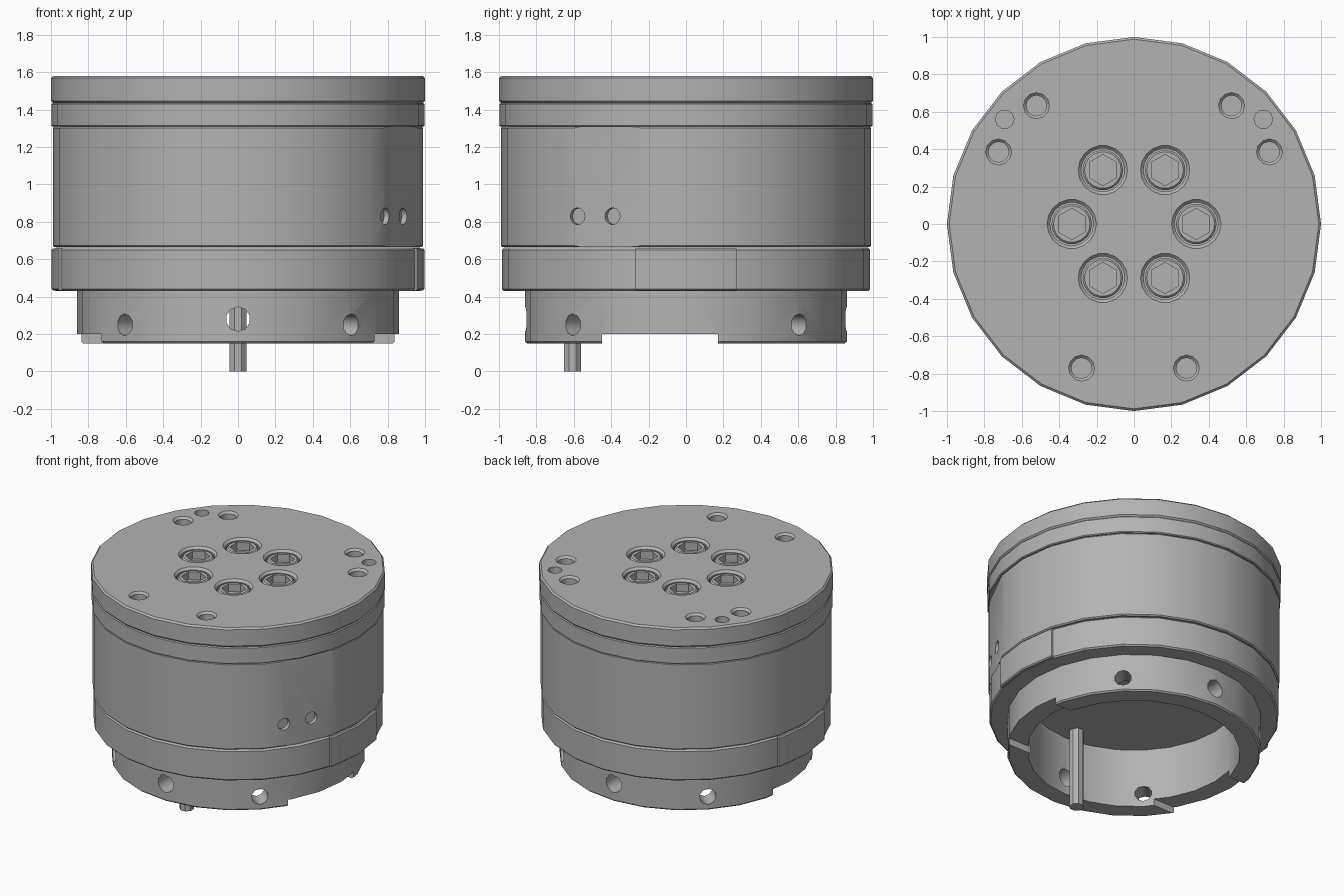
import bpy
import bmesh
from math import radians, pi, cos, sin
from mathutils import Matrix

old = bpy.data.objects.get("Cube")
if old:
    bpy.data.objects.remove(old, do_unlink=True)

grey = bpy.data.materials.new("machined grey")
grey.use_nodes = True
colour = (0.45, 0.45, 0.45, 1)
grey.diffuse_color = colour
grey.node_tree.nodes["Principled BSDF"].inputs["Base Color"].default_value = colour


def spin(bm, profile, sides, matrix=Matrix(), closed=False):
    """Revolve (radius, height) points around the local z axis."""
    rings = []
    for r, z in profile:
        count = sides if r > 0 else 1
        rings.append([bm.verts.new(matrix @ Matrix.Rotation(2 * pi * i / sides, 4, 'Z')
                                   @ Matrix.Translation((r, 0, z)).to_translation())
                      for i in range(count)])
    pairs = list(zip(rings, rings[1:]))
    if closed:
        pairs.append((rings[-1], rings[0]))
    for a, b in pairs:
        for i in range(sides):
            j = (i + 1) % sides
            quad = [a[i % len(a)], a[j % len(a)], b[j % len(b)], b[i % len(b)]]
            corners = list(dict.fromkeys(quad))
            if len(corners) > 2:
                bm.faces.new(corners)


def box(bm, size, matrix):
    bmesh.ops.create_cube(bm, size=1, matrix=matrix @ Matrix.Diagonal((*size, 1)))


def finish(bm, name):
    bmesh.ops.recalc_face_normals(bm, faces=bm.faces)
    mesh = bpy.data.meshes.new(name)
    bm.to_mesh(mesh)
    bm.free()
    mesh.materials.append(grey)
    ob = bpy.data.objects.new(name, mesh)
    bpy.context.collection.objects.link(ob)
    return ob


def select(ob):
    bpy.ops.object.select_all(action='DESELECT')
    ob.select_set(True)
    bpy.context.view_layer.objects.active = ob


def carve(ob, cutter_bm, operation='DIFFERENCE'):
    cutter = finish(cutter_bm, "cutter")
    cutter.hide_render = True
    mod = ob.modifiers.new("carve", 'BOOLEAN')
    mod.operation, mod.object, mod.solver = operation, cutter, 'EXACT'
    select(ob)
    bpy.ops.object.modifier_apply(modifier=mod.name)
    bpy.data.objects.remove(cutter, do_unlink=True)


def smooth(ob):
    select(ob)
    bpy.ops.object.shade_smooth_by_angle(angle=radians(40))


def lathe(name, profile, sides=24, matrix=Matrix(), closed=False):
    bm = bmesh.new()
    spin(bm, profile, sides, matrix, closed)
    return finish(bm, name)


def disc(r, low, high, c=0.012):
    """Profile of a solid disc with chamfered rims."""
    return [(0, low), (r - c, low), (r, low + c), (r, high - c), (r - c, high), (0, high)]


def polar(r, degrees, z):
    a = radians(degrees)
    return Matrix.Translation((r * cos(a), r * sin(a), z))


def radial(degrees, r, z, side=0):
    """Frame whose z axis points outwards from the main axis."""
    return (Matrix.Rotation(radians(degrees), 4, 'Z') @ Matrix.Translation((r, side, z))
            @ Matrix.Rotation(pi / 2, 4, 'Y'))


TOP = 1.58

# Top plate with screw counterbores, mounting holes and dowel holes
plate = lathe("top_plate", disc(1.0, 1.435, TOP))
bm = bmesh.new()
for k in range(6):
    spin(bm, [(0, -0.1), (0.116, -0.1), (0.116, -0.016), (0.15, 0.018), (0, 0.018)],
         18, polar(0.333, 60 * k, TOP))
for angle in (28, 50.5, 129.5, 152, 250, 290):
    spin(bm, [(0, -0.12), (0.055, -0.12), (0.055, -0.015), (0.088, 0.018), (0, 0.018)],
         12, polar(0.82, angle, TOP))
for angle in (39, 141):
    spin(bm, [(0, -0.1), (0.05, -0.1), (0.05, 0.02), (0, 0.02)], 10, polar(0.89, angle, TOP))
carve(plate, bm)
smooth(plate)

# Socket head screws
for k in range(6):
    spot = polar(0.333, 60 * k, TOP)
    screw = lathe("screw_%d" % (k + 1), disc(0.108, -0.1, -0.012, 0.01), 18, spot)
    bm = bmesh.new()
    spin(bm, [(0, -0.07), (0.083, -0.07), (0.083, 0.02), (0, 0.02)], 6,
         spot @ Matrix.Rotation(pi / 6, 4, 'Z'))
    carve(screw, bm)
    smooth(screw)

# Upper ring under the plate
smooth(lathe("upper_ring", disc(0.998, 1.31, 1.435, 0.006)))

# Main body with a flat facet and two shallow holes in it
body = lathe("main_body", disc(0.99, 0.665, 1.31, 0.008))
bm = bmesh.new()
box(bm, (1.2, 0.8, 0.2), radial(-27, 1.065, 1.0))
carve(body, bm)
bm = bmesh.new()
for side in (-0.16, 0.05):
    spin(bm, [(0, -0.03), (0.045, -0.03), (0.045, 0.03), (0, 0.03)], 12,
         radial(-27, 0.965, 0.83, side))
carve(body, bm)
smooth(body)

# Lower ring, hollow below, with a raised pad on each side
smooth(lathe("lower_ring", [(0, 0.59), (0.72, 0.59), (0.72, 0.43), (0.975, 0.43), (0.985, 0.44),
                            (0.985, 0.65), (0.973, 0.662), (0, 0.662)]))
for name, sign in (("left_pad", 1), ("right_pad", -1)):
    pad = lathe(name, disc(0.997, 0.433, 0.658, 0.008))
    bm = bmesh.new()
    box(bm, (0.2, 0.54, 0.5), Matrix.Translation((sign * 0.98, 0, 0.55)))
    carve(pad, bm, 'INTERSECT')
    smooth(pad)

# Collar with side notches and radial holes
collar = lathe("collar", [(0.72, 0.15), (0.85, 0.15), (0.86, 0.16), (0.86, 0.435), (0.72, 0.435)],
               closed=True)
bm = bmesh.new()
box(bm, (2.2, 0.62, 0.2), Matrix.Translation((0, -0.14, 0.1)))
carve(collar, bm)
bm = bmesh.new()
holes = [(a, 0.25, 0.058) for a in (45, 135, 225, 315)] + [(a, 0.28, 0.065) for a in (90, 270)]
for angle, z, r in holes:
    spin(bm, [(0, -0.2), (r, -0.2), (r, 0.2), (0, 0.2)], 10, radial(angle, 0.8, z))
carve(collar, bm)
smooth(collar)

# Locating pin hanging from the cavity ceiling
smooth(lathe("locating_pin", [(0, 0), (0.05, 0), (0.05, 0.6), (0, 0.6)], 8,
             Matrix.Translation((0, -0.607, 0)) @ Matrix.Rotation(pi / 8, 4, 'Z')))
